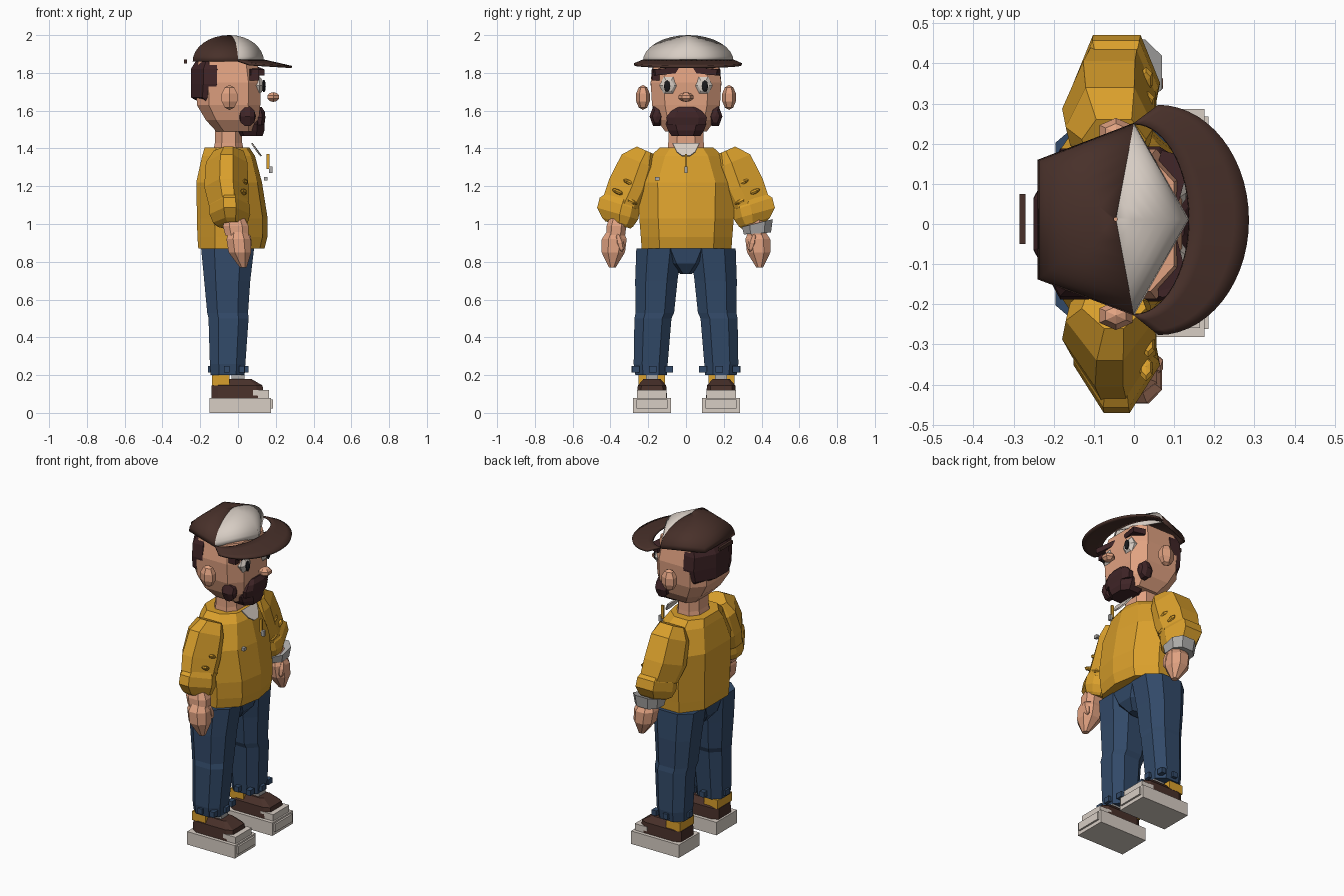
import bpy, bmesh, math
from mathutils import Matrix, Vector, Euler

if "Cube" in bpy.data.objects:
    bpy.data.objects.remove(bpy.data.objects["Cube"])

def mat(name, r, g, b):
    m = bpy.data.materials.new(name)
    m.diffuse_color = (r, g, b, 1)
    m.use_nodes = True
    m.node_tree.nodes["Principled BSDF"].inputs["Base Color"].default_value = m.diffuse_color
    return m

YELLOW = mat("yellow", .70, .35, .025)
DENIM = mat("denim", .032, .068, .14)
SKIN = mat("skin", .75, .36, .22)
HAIR = mat("dark_hair", .05, .018, .02)
BROWN = mat("brown", .065, .03, .023)
WHITE = mat("off_white", .68, .61, .55)
GREY = mat("grey", .42, .41, .4)
BLACK = mat("black", .01, .01, .012)

def mesh(name, verts, faces, m, smooth=0):
    me = bpy.data.meshes.new(name)
    me.from_pydata(verts, [], faces)
    bm = bmesh.new()
    bm.from_mesh(me)
    bmesh.ops.recalc_face_normals(bm, faces=bm.faces)
    bm.to_mesh(me)
    bm.free()
    me.materials.append(m)
    ob = bpy.data.objects.new(name, me)
    bpy.context.collection.objects.link(ob)
    if smooth:
        bpy.ops.object.select_all(action='DESELECT')
        ob.select_set(True)
        bpy.context.view_layer.objects.active = ob
        bpy.ops.object.shade_smooth_by_angle(angle=math.radians(smooth))
    return ob

def oct_plan(k):
    return [(1, k), (k, 1), (-k, 1), (-1, k), (-1, -k), (-k, -1), (k, -1), (1, -k)]

def loft(name, rings, m, plan=None, s=1):
    """Closed skin over rings (x, y, z, rx, ry[, tilt degrees]); s=-1 mirrors in y."""
    plan = plan or oct_plan(.5)
    n, vs, fs = len(plan), [], []
    for x, y, z, rx, ry, *t in rings:
        t = math.radians(t[0]) if t else 0
        for u, v in plan:
            vs.append((x + u * rx, s * (y + v * ry * math.cos(t)), z + v * ry * math.sin(t)))
    for i in range(len(rings) - 1):
        for j in range(n):
            a, b = i * n + j, i * n + (j + 1) % n
            fs.append((a, b, b + n, a + n))
    fs += [tuple(range(n)), tuple(range(len(vs) - n, len(vs)))]
    return mesh(name, vs, fs, m)

def finish(name, bm, c, d, rot, m):
    e = Euler([math.radians(a) for a in rot])
    bm.transform(Matrix.LocRotScale(Vector(c), e, Vector(d)))
    me = bpy.data.meshes.new(name)
    bm.to_mesh(me)
    bm.free()
    me.materials.append(m)
    ob = bpy.data.objects.new(name, me)
    bpy.context.collection.objects.link(ob)
    return ob

def box(name, lo, hi, m, rot=(0, 0, 0)):
    bm = bmesh.new()
    bmesh.ops.create_cube(bm, size=1)
    return finish(name, bm, (Vector(lo) + Vector(hi)) / 2, Vector(hi) - Vector(lo), rot, m)

def blob(name, c, r, m, rot=(0, 0, 0), seg=8, rings=5):
    bm = bmesh.new()
    bmesh.ops.create_uvsphere(bm, u_segments=seg, v_segments=rings, radius=1)
    return finish(name, bm, c, r, rot, m)

def sbox(name, s, lo, hi, m, rot=(0, 0, 0), dy=0):
    """Box given on the +y side, mirrored when s=-1, then moved by dy."""
    ys = sorted((s * lo[1] + dy, s * hi[1] + dy))
    return box(name, (lo[0], ys[0], lo[2]), (hi[0], ys[1], hi[2]), m, (s * rot[0], rot[1], s * rot[2]))

for s, side in ((1, "left"), (-1, "right")):
    D = .003
    # shoes
    sbox("sole_" + side, s, (-.152, .082, 0), (.175, .284, .08), WHITE, dy=D)
    sbox("sole_bumper_" + side, s, (.15, .1, .022), (.186, .265, .07), WHITE, dy=D)
    loft("shoe_upper_" + side, [(.0, .183 + s * D, .08, .14, .08), (-.005, .183 + s * D, .145, .135, .075),
         (.01, .183 + s * D, .18, .06, .045)], BROWN, oct_plan(.75), s)
    sbox("toe_cap_" + side, s, (.08, .105, .08), (.165, .262, .12), WHITE, dy=D)
    sbox("shoe_tongue_" + side, s, (-.035, .15, .16), (.035, .215, .21), GREY, dy=D)
    sbox("sock_" + side, s, (-.138, .115, .145), (-.045, .255, .2), YELLOW, dy=D)
    # trouser leg and turn-up tabs
    loft("trouser_leg_" + side, [(-.055, .185, .2, .09, .083), (-.055, .187, .26, .094, .09),
         (-.05, .175, .5, .106, .098), (-.055, .165, .53, .108, .102),
         (-.057, .157, .7, .122, .112), (-.055, .143, .87, .14, .12)], DENIM, oct_plan(.5), s)
    for i, (x, y) in enumerate(((.04, .175), (-.145, .18), (-.06, .268), (-.06, .09),
                                (.02, .265), (.02, .09))):
        sbox(f"turn_up_tab_{side}_{i}", s, (x - .015, y - .02, .215), (x + .015, y + .02, .248), DENIM)
    # sleeve: shoulder to elbow, then forearm; narrower on the outer side
    w = .55 if s > 0 else .3
    arm = [(1, -.1), (w, 1), (-w, 1), (-1, -.1), (-.9, -.6), (-.5, -1), (.5, -1), (.9, -.6)]
    loft("upper_sleeve_" + side, [(-.05, .215, 1.39, .08, .05, 24), (-.06, .25, 1.33, .11, .098, 23),
         (-.062, .298, 1.20, .117, .115, 20), (-.05, .34, 1.105, .105, .105, 18),
         (-.045, .35, 1.07, .085, .085, 18)], YELLOW, arm, s)
    loft("lower_sleeve_" + side, [(-.045, .335, 1.14, .09, .085, 18), (-.045, .35, 1.105, .106, .112, 18),
         (-.043, .362, 1.055, .108, .113, 16), (-.04, .362, 1.01, .092, .085, 16),
         (-.035, .36, .995, .075, .07, 16)], YELLOW, arm, s)
    for i, (x, y, z) in enumerate(((.035, .30, 1.22), (.03, .36, 1.17), (.04, .29, 1.12))):
        blob(f"sleeve_wrinkle_{side}_{i}", (x, s * y, z), (.018, .035, .013), YELLOW, (s * 25, 0, 0), 6, 4)
    # hand
    loft("wrist_" + side, [(-.015, .362, 1.03, .05, .045), (-.012, .368, .99, .068, .052),
         (-.005, .372, .94, .062, .05)], SKIN, oct_plan(.5), s)
    loft("hand_" + side, [(0, .374, .965, .045, .042), (.003, .38, .92, .064, .066),
         (.01, .385, .85, .06, .062), (.028, .39, .77, .018, .018)], SKIN, oct_plan(.45), s)
    blob("thumb_" + side, (.055, s * .35, .9), (.02, .023, .05), SKIN, (s * -15, 0, 0), 6, 4)
    # ears, eyes, brows, jaw beard
    blob("ear_" + side, (-.045, s * .228, 1.67), (.05, .038, .066), SKIN, seg=6)
    blob("eye_" + side, (.105, s * .092, 1.733), (.057, .052, .03), WHITE, (0, 90, 0), 6, 5)
    blob("pupil_" + side, (.137, s * .1, 1.73), (.034, .018, .01), BLACK, (0, 90, 0))
    sbox("brow_" + side, s, (.05, .045, 1.793), (.125, .175, 1.825), HAIR, (-6, 0, -15))
    blob("jaw_beard_" + side, (.05, s * .155, 1.57), (.062, .04, .045), HAIR, (0, 90, 0), 6, 5)

# brow tuft, bracelet
sbox("brow_tuft", -1, (.06, .14, 1.76), (.11, .18, 1.82), HAIR)
loft("bracelet", [(-.015, .378, .95, .075, .072, 4), (-.015, .378, 1.005, .085, .084, 14)], GREY)

# hips
loft("hips", [(-.055, 0, .735, .08, .03), (-.055, 0, .79, .125, .10), (-.055, 0, .9, .14, .19)], DENIM)

# jacket with a centre front ridge
half = [(.86, .6), (.3, 1), (-.5, 1), (-1, .5)]
plan = [(1, 0)] + half + [(u, -v) for u, v in reversed(half)]
loft("jacket", [(-.035, .003, .87, .175, .238), (-.03, .003, .93, .185, .242), (-.03, .003, 1.03, .187, .25),
     (-.047, .003, 1.22, .174, .255), (-.05, .003, 1.36, .14, .19),
     (-.058, .003, 1.405, .118, .142)], YELLOW, plan)
box("zip_pull", (.165, -.009, 1.27), (.183, .009, 1.305), GREY)
box("zip_tab", (.15, -.006, 1.29), (.168, .006, 1.37), YELLOW)
box("jacket_stud", (.137, -.163, 1.23), (.155, -.14, 1.25), GREY)
collar = mesh("shirt_collar", [(.07, -.072, 1.425), (.1, -.05, 1.38), (.12, -.02, 1.357), (.12, .02, 1.357),
              (.1, .05, 1.38), (.07, .072, 1.425)], [(0, 1, 2, 3, 4, 5)], WHITE)
collar.modifiers.new("thickness", 'SOLIDIFY').thickness = .008

# neck, head and hair
loft("neck", [(-.05, 0, 1.37, .085, .1), (-.05, 0, 1.43, .072, .094), (-.05, 0, 1.53, .07, .09)], SKIN)
loft("head", [(-.01, 0, 1.49, .105, .11), (-.03, 0, 1.55, .14, .155), (-.05, 0, 1.63, .168, .18),
     (-.05, 0, 1.75, .17, .187), (-.055, 0, 1.865, .155, .168)], SKIN, oct_plan(.62))
loft("hair", [(-.135, 0, 1.625, .03, .15), (-.155, 0, 1.67, .095, .175), (-.148, 0, 1.74, .102, .188),
     (-.148, 0, 1.82, .102, .18), (-.14, 0, 1.86, .085, .165)], HAIR, oct_plan(.35))
blob("nose", (.187, 0, 1.672), (.038, .042, .026), SKIN, seg=6)
loft("chin_beard", [(.065, 0, 1.465, .065, .075), (.06, 0, 1.495, .08, .095), (.06, 0, 1.53, .08, .108),
     (.075, 0, 1.56, .06, .1)], HAIR)
loft("moustache", [(.1, .003, 1.525, .04, .1), (.1, .003, 1.565, .045, .108), (.1, .003, 1.595, .042, .085),
     (.095, .003, 1.62, .03, .045)], HAIR, oct_plan(.6))

# cap: a curved front panel and back panel
def dome(name, path, m, angle):
    k, vs, fs = len(path), [], []
    c, steps = Vector((-.045, .012)), 8
    for i in range(steps + 1):
        a = math.pi / 2 * i / steps * .985
        for p in path:
            q = c + (Vector(p) - c) * math.cos(a)
            vs.append((q.x, q.y, 1.86 + .14 * math.sin(a)))
    for i in range(steps):
        for j in range(k - 1):
            a = i * k + j
            fs.append((a, a + 1, a + k + 1, a + k))
    ob = mesh(name, vs, fs, m, angle)
    ob.modifiers.new("thickness", 'SOLIDIFY').thickness = .004

dome("cap_front_panel", [(0, -.228), (.137, .012), (0, .252)], WHITE, 80)
dome("cap_back_panel", [(0, .252), (-.24, .16), (-.24, -.138), (0, -.228)], BROWN, 80)
box("cap_strap", (-.285, -.05, 1.85), (-.27, .075, 1.872), BROWN)

# cap brim: crescent that drops toward its outer edge
N, M, vs, fs = 28, 4, [], []
for i in range(N + 1):
    a = math.pi * (i / N - .5)
    ca, sa = math.cos(a), math.sin(a)
    p = Vector((.137 * ca, .012 + .238 * sa, 1.865))
    q = Vector((.06 + .225 * ca, .01 + .285 * sa, 1.845 - .014 * ca))
    for j in range(M + 1):
        vs.append(p.lerp(q, j / M))
for i in range(N):
    for j in range(M):
        a = i * (M + 1) + j
        fs.append((a, a + 1, a + M + 2, a + M + 1))
brim = mesh("cap_brim", vs, fs, BROWN, 40)
sol = brim.modifiers.new("thickness", 'SOLIDIFY')
sol.thickness, sol.offset = .012, 0
